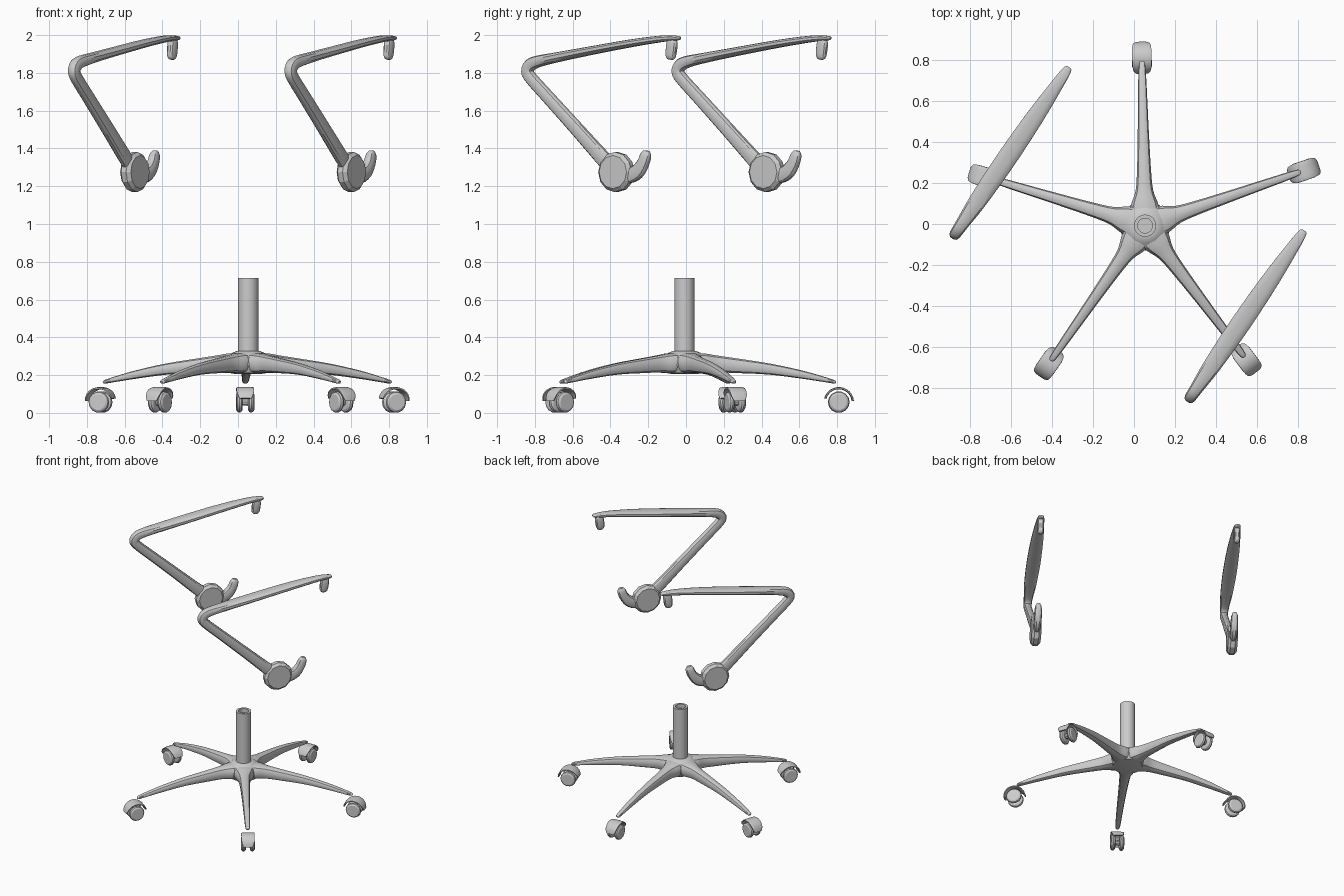
import bpy, bmesh, math
from mathutils import Vector, Matrix

if "Cube" in bpy.data.objects:
    bpy.data.objects.remove(bpy.data.objects["Cube"])

HUB = Vector((0.054, -0.008, 0))      # centre of the star base
ARM_DIR = math.radians(55.7)          # heading of both arm rests


def finish(name, bm, mat, angle=32):
    bmesh.ops.recalc_face_normals(bm, faces=bm.faces)
    me = bpy.data.meshes.new(name)
    bm.to_mesh(me)
    bm.free()
    ob = bpy.data.objects.new(name, me)
    bpy.context.collection.objects.link(ob)
    ob.matrix_world = mat
    bpy.ops.object.select_all(action='DESELECT')
    ob.select_set(True)
    bpy.context.view_layer.objects.active = ob
    bpy.ops.object.shade_smooth_by_angle(angle=math.radians(angle))
    return ob


def oval(c, a, b, n=12, p=0.75):
    """Rounded-box ring around c with half axes a and b."""
    pts = []
    for i in range(n):
        t = 2 * math.pi * (i + 0.5) / n
        s, k = math.sin(t), math.cos(t)
        pts.append(c + a * math.copysign(abs(k) ** p, k) + b * math.copysign(abs(s) ** p, s))
    return pts


def loft(name, rings, mat, cap=True, closed=False, angle=32):
    bm = bmesh.new()
    vs = [[bm.verts.new(q) for q in r] for r in rings]
    pairs = list(zip(vs, vs[1:])) + ([(vs[-1], vs[0])] if closed else [])
    for r0, r1 in pairs:
        for i in range(len(r0)):
            j = (i + 1) % len(r0)
            bm.faces.new((r0[i], r0[j], r1[j], r1[i]))
    if cap:
        bm.faces.new(vs[0])
        bm.faces.new(vs[-1])
    return finish(name, bm, mat, angle)


def lathe(name, profile, mat, n, cap=True, angle=32):
    """Spin (radius, height) pairs about local z."""
    rings = [[Vector((r * math.cos(2 * math.pi * i / n), r * math.sin(2 * math.pi * i / n), z))
              for i in range(n)] for r, z in profile]
    return loft(name, rings, mat, cap, False, angle)


def smooth(pts, steps=4):
    """Catmull-Rom resampling of tuples."""
    out = []
    for i in range(len(pts) - 1):
        p0, p1, p2, p3 = (pts[max(i - 1, 0)], pts[i], pts[i + 1], pts[min(i + 2, len(pts) - 1)])
        for s in range(steps):
            t = s / steps
            out.append(tuple(0.5 * (2 * b + (c - a) * t + (2 * a - 5 * b + 4 * c - d) * t * t
                                    + (3 * b - a - 3 * c + d) * t ** 3)
                             for a, b, c, d in zip(p0, p1, p2, p3)))
    return out + [pts[-1]]


def sweep(name, path, mat, steps=3):
    """Path of (x, z, half thickness, half width) in the local xz plane."""
    pts = smooth(path, steps)
    rings = []
    for i, (x, z, h, w) in enumerate(pts):
        a, b = pts[max(i - 1, 0)], pts[min(i + 1, len(pts) - 1)]
        d = Vector((b[0] - a[0], 0, b[1] - a[1])).normalized()
        rings.append(oval(Vector((x, 0, z)), Vector((-d.z, 0, d.x)) * h, Vector((0, w, 0))))
    return loft(name, rings, mat)


def heading(origin, ang):
    return Matrix.Translation(origin) @ Matrix.Rotation(ang, 4, 'Z')


# gas column with a recessed top, and the hub
base = Matrix.Translation(HUB)
lathe("column", [(0.054, 0.28), (0.054, 0.715), (0.036, 0.715), (0.036, 0.685)], base, 24)
lathe("hub", [(0.06, 0.205), (0.105, 0.212), (0.122, 0.25), (0.112, 0.295),
              (0.085, 0.318), (0.06, 0.328)], base, 20)

# five legs with twin-wheel casters
LEG = [(0.04, 0.265, 0.055, 0.085), (0.11, 0.262, 0.053, 0.066), (0.17, 0.259, 0.046, 0.044),
       (0.27, 0.250, 0.040, 0.035), (0.45, 0.232, 0.030, 0.028), (0.62, 0.203, 0.022, 0.023),
       (0.74, 0.177, 0.014, 0.019), (0.79, 0.165, 0.010, 0.015), (0.802, 0.162, 0.005, 0.008)]
for k in range(5):
    mat = heading(HUB, math.radians(91.1 + 72 * k))
    sweep(f"leg_{k}", LEG, mat)

    cm = mat @ Matrix.Translation((0.817, 0, 0.057))
    rings = []
    for i in range(13):           # curved fender over the wheels
        t = math.radians(5 + 160 * i / 12)
        w = 0.048 * (1 - 0.35 * abs(i / 6 - 1) ** 4)
        d = Vector((math.cos(t), 0, math.sin(t)))
        rings.append(oval(d * 0.074, d * 0.006, Vector((0, w, 0)), 12, 0.5))
    loft(f"fender_{k}", rings, cm)

    for s in (-1, 1):             # wheels
        wm = cm @ Matrix.Translation((0, s * 0.031, 0)) @ Matrix.Rotation(math.pi / 2, 4, 'X')
        lathe(f"wheel_{k}_{'a' if s < 0 else 'b'}",
              [(0.042, -0.017), (0.053, -0.010), (0.057, 0), (0.053, 0.010), (0.042, 0.017)],
              wm, 14)
    axle = cm @ Matrix.Rotation(math.pi / 2, 4, 'X')
    lathe(f"axle_{k}", [(0.02, -0.025), (0.02, 0.025)], axle, 10)

# two matching arm rests, drawn in their own plane
ARM = [(1.012, 1.984, 0.005, 0.010), (0.995, 1.984, 0.012, 0.022), (0.90, 1.981, 0.017, 0.032),
       (0.70, 1.957, 0.020, 0.045), (0.45, 1.919, 0.022, 0.050), (0.22, 1.882, 0.026, 0.044),
       (0.10, 1.860, 0.031, 0.034), (0.052, 1.840, 0.034, 0.030), (0.035, 1.807, 0.034, 0.028),
       (0.062, 1.768, 0.034, 0.027), (0.18, 1.66, 0.035, 0.027), (0.36, 1.495, 0.038, 0.027),
       (0.50, 1.365, 0.042, 0.026), (0.59, 1.285, 0.046, 0.022)]
HOOK = [(0.62, 1.262, 0.040, 0.022), (0.69, 1.258, 0.042, 0.026), (0.74, 1.278, 0.040, 0.028),
        (0.775, 1.320, 0.034, 0.027), (0.793, 1.365, 0.030, 0.023), (0.798, 1.388, 0.016, 0.012)]
PEG = [(0.965, 1.980, 0.020, 0.016), (0.962, 1.960, 0.031, 0.022), (0.955, 1.905, 0.031, 0.022),
       (0.952, 1.880, 0.025, 0.018), (0.951, 1.870, 0.012, 0.009)]
left = Vector((-0.887, -0.072, 0))
for side, origin in (("left", left), ("right", left + Vector((1.146, -0.796, 0)))):
    mat = heading(origin, ARM_DIR)
    sweep(f"{side}_arm", ARM, mat)
    sweep(f"{side}_hook", HOOK, mat)
    sweep(f"{side}_peg", PEG, mat, 2)
    # faceted pivot disc
    pm = mat @ Matrix.Translation((0.605, 0, 1.275)) @ Matrix.Rotation(math.pi / 2, 4, 'X')
    lathe(f"{side}_pivot", [(0.088, -0.034), (0.106, -0.016), (0.106, 0.016), (0.088, 0.034)],
          pm, 12, True, 15)
